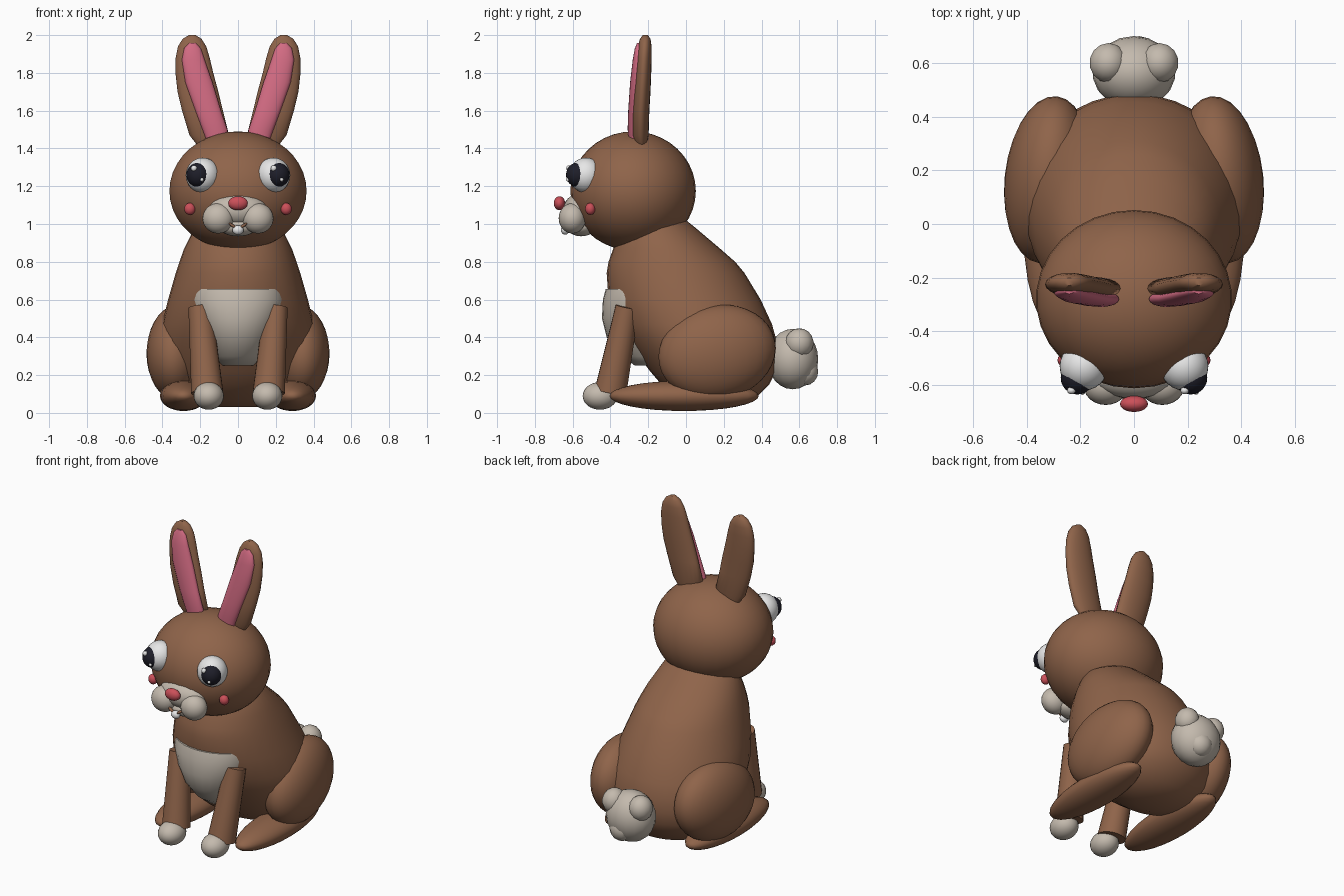
import bpy, bmesh, math
from mathutils import Vector, Matrix, Euler

if "Cube" in bpy.data.objects:
    bpy.data.objects.remove(bpy.data.objects["Cube"])


def material(name, rgb):
    m = bpy.data.materials.new(name)
    m.diffuse_color = (*rgb, 1)
    m.use_nodes = True
    m.node_tree.nodes["Principled BSDF"].inputs["Base Color"].default_value = m.diffuse_color
    return m


BROWN = material("brown fur", (0.275, 0.127, 0.068))
CREAM = material("cream fur", (0.55, 0.49, 0.42))
PINK = material("ear pink", (0.66, 0.15, 0.23))
RED = material("nose red", (0.60, 0.08, 0.10))
WHITE = material("eye white", (0.84, 0.84, 0.84))
BLACK = material("pupil black", (0.013, 0.013, 0.022))


def finish(name, bm, mat):
    bmesh.ops.recalc_face_normals(bm, faces=bm.faces)
    me = bpy.data.meshes.new(name)
    bm.to_mesh(me)
    bm.free()
    me.materials.append(mat)
    ob = bpy.data.objects.new(name, me)
    bpy.context.collection.objects.link(ob)
    bpy.ops.object.select_all(action='DESELECT')
    ob.select_set(True)
    bpy.context.view_layer.objects.active = ob
    bpy.ops.object.shade_smooth_by_angle(angle=math.radians(50))
    return ob


def ball(name, loc, radii, mat, rot=(0, 0, 0), seg=24):
    bm = bmesh.new()
    mtx = Matrix.LocRotScale(Vector(loc), Euler([math.radians(a) for a in rot]), Vector(radii))
    bmesh.ops.create_uvsphere(bm, u_segments=seg, v_segments=seg * 2 // 3, radius=1, matrix=mtx)
    return finish(name, bm, mat)


def loft(name, rings, mat, seg=28):
    """Skin elliptical rings given as (z, centre x, centre y, radius x, radius y)."""
    bm = bmesh.new()
    rows = []
    for z, cx, cy, rx, ry in rings:
        rows.append([bm.verts.new((cx + rx * math.cos(2 * math.pi * i / seg),
                                   cy + ry * math.sin(2 * math.pi * i / seg), z)) for i in range(seg)])
    for a, b in zip(rows, rows[1:]):
        for i in range(seg):
            j = (i + 1) % seg
            bm.faces.new((a[i], a[j], b[j], b[i]))
    bm.faces.new(rows[0])
    bm.faces.new(rows[-1])
    return finish(name, bm, mat)


def rod(name, p, q, r1, r2, mat):
    p, q = Vector(p), Vector(q)
    bm = bmesh.new()
    rot = (q - p).to_track_quat('Z', 'Y').to_matrix().to_4x4()
    bmesh.ops.create_cone(bm, cap_ends=True, segments=20, radius1=r1, radius2=r2,
                          depth=(q - p).length, matrix=Matrix.Translation((p + q) / 2) @ rot)
    return finish(name, bm, mat)


# Body: (z, front y, back y, half width)
body = [(0.03, 0.08, 0.25, 0.10), (0.07, -0.02, 0.36, 0.24), (0.15, -0.13, 0.44, 0.34),
        (0.22, -0.19, 0.475, 0.385), (0.3, -0.25, 0.485, 0.405), (0.38, -0.31, 0.48, 0.41),
        (0.47, -0.365, 0.455, 0.402), (0.6, -0.41, 0.395, 0.37), (0.74, -0.42, 0.31, 0.33),
        (0.8, -0.41, 0.26, 0.31), (0.87, -0.385, 0.18, 0.285), (0.98, -0.34, 0.05, 0.23),
        (1.06, -0.28, -0.05, 0.12)]
loft("body", [(z, 0, (f + b) / 2, w, (b - f) / 2) for z, f, b, w in body], BROWN, 32)

# Chest patch
loft("belly_patch", [(0.25, 0, -0.2, 0.08, 0.07), (0.3, 0, -0.2, 0.135, 0.14),
                     (0.4, 0, -0.23, 0.18, 0.19), (0.5, 0, -0.25, 0.22, 0.195),
                     (0.6, 0, -0.25, 0.25, 0.19), (0.655, 0, -0.25, 0.24, 0.175)], CREAM)

# Head and muzzle
ball("head", (0, -0.28, 1.175), (0.365, 0.332, 0.315), BROWN, seg=30)
ball("muzzle_bridge", (0, -0.565, 1.075), (0.155, 0.085, 0.085), CREAM)
ball("chin", (0, -0.555, 0.985), (0.10, 0.075, 0.05), CREAM)
ball("nose", (0, -0.67, 1.11), (0.052, 0.03, 0.037), RED)
ball("tooth", (0, -0.64, 0.968), (0.03, 0.022, 0.025), WHITE, seg=12)

# Tail with fluffy tufts
ball("tail", (0, 0.565, 0.285), (0.155, 0.135, 0.16), CREAM, seg=18)
ball("tail_tuft_low", (0.02, 0.63, 0.22), (0.075, 0.07, 0.075), CREAM, seg=12)

for side, s in (("left", -1), ("right", 1)):
    # Ears
    ear = [(1.41, .16, -.235, .05, .025), (1.47, .152, -.24, .105, .042), (1.6, .188, -.238, .108, .044),
           (1.7, .212, -.232, .108, .044), (1.8, .231, -.226, .1, .042), (1.88, .24, -.222, .09, .04),
           (1.94, .243, -.218, .075, .036), (1.98, .243, -.216, .05, .028), (2.0, .242, -.215, .018, .014)]
    loft("ear_" + side, [(z, s * x, y, a, b) for z, x, y, a, b in ear], BROWN, 20)
    inner = [(1.41, .105, -.275, .05, .025), (1.5, .122, -.28, .066, .029), (1.6, .158, -.277, .068, .029),
             (1.75, .207, -.267, .072, .029), (1.87, .237, -.257, .06, .025),
             (1.93, .241, -.252, .044, .019), (1.957, .241, -.25, .018, .01)]
    loft("inner_ear_" + side, [(z, s * x, y, a, b) for z, x, y, a, b in inner], PINK, 20)

    # Eyes
    ball("eye_" + side, (s * .187, -.53, 1.258), (.09, .09, .093), WHITE)
    ball("pupil_" + side, (s * .211, -.573, 1.26), (.062, .062, .065), BLACK)
    ball("eye_glint_large_" + side, (s * .211 - .022, -.62, 1.295), (.016, .014, .016), WHITE, seg=12)
    ball("eye_glint_small_" + side, (s * .211 + .02, -.626, 1.235), (.01, .01, .01), WHITE, seg=12)

    # Whisker pads, mouth corners and blush
    ball("whisker_pad_" + side, (s * .105, -.602, 1.03), (.083, .072, .08), CREAM)
    ball("mouth_corner_" + side, (s * .03, -.643, .992), (.022, .012, .008), BROWN, (0, s * -35, 0), 12)
    ball("blush_" + side, (s * .255, -.507, 1.08), (.03, .027, .032), RED, seg=16)

    # Front legs and paws
    rod("front_leg_" + side, (s * .163, -.40, .11), (s * .2, -.31, .56), .085, .063, BROWN)
    ball("front_paw_" + side, (s * .155, -.455, .09), (.08, .092, .073), CREAM)

    # Hind legs
    ball("thigh_" + side, (s * .32, .165, .32), (.162, .315, .25), BROWN, (12, 0, s * 6), 28)
    ball("hind_foot_" + side, (s * .288, -.01, .09), (.125, .395, .08), BROWN)

    # Upper tail tufts
    ball("tail_tuft_" + side, (s * .095, .6, .37), (.072, .075, .078), CREAM, seg=14)
